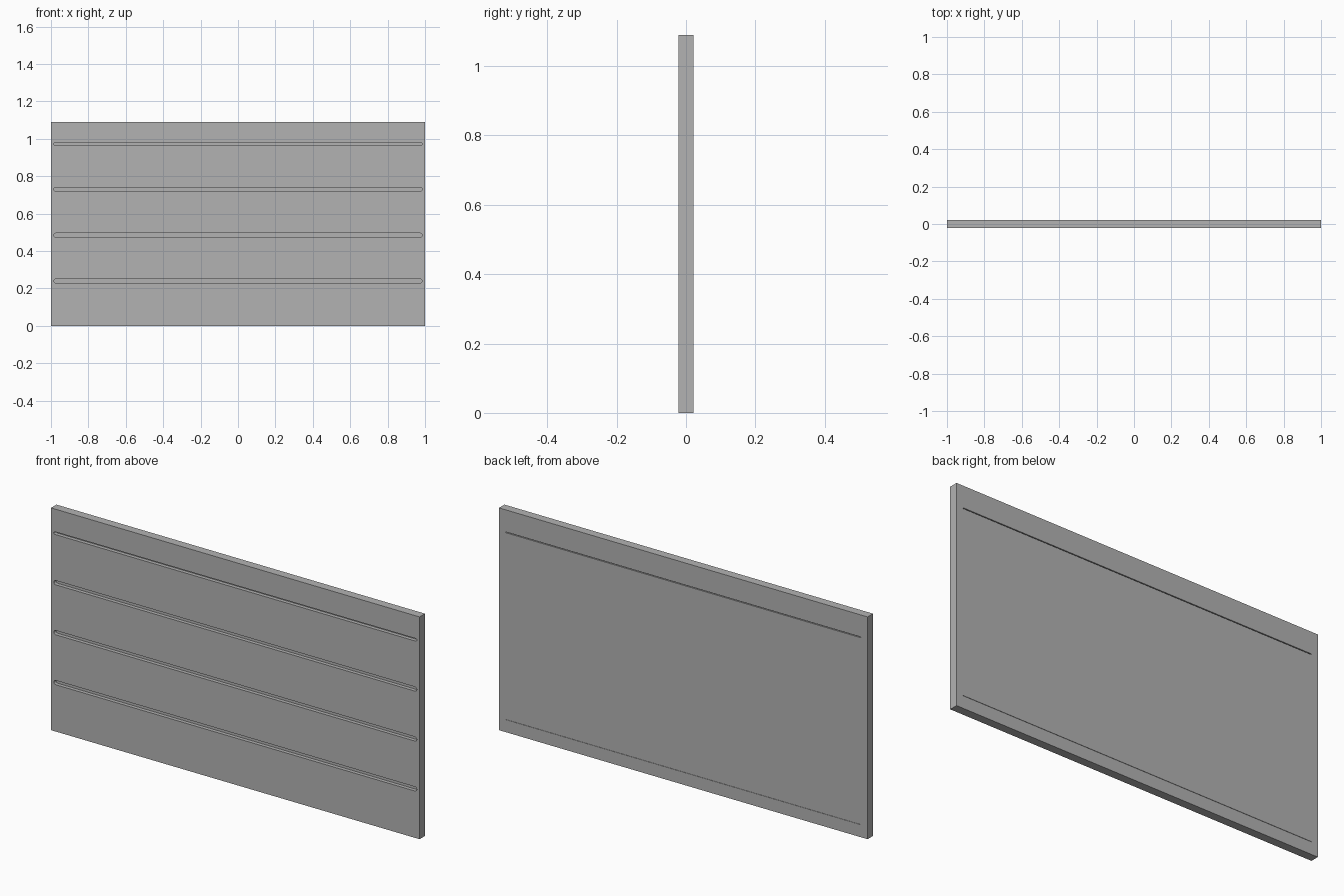
import bpy, bmesh, math

if "Cube" in bpy.data.objects:
    bpy.data.objects.remove(bpy.data.objects["Cube"])

W, D, H = 2.0, 0.042, 1.09

grey = bpy.data.materials.new("panel grey")
grey.diffuse_color = (0.45, 0.45, 0.45, 1)
grey.use_nodes = True
grey.node_tree.nodes["Principled BSDF"].inputs["Base Color"].default_value = grey.diffuse_color


def make_object(name, bm):
    bmesh.ops.recalc_face_normals(bm, faces=bm.faces)
    mesh = bpy.data.meshes.new(name)
    bm.to_mesh(mesh)
    bm.free()
    mesh.materials.append(grey)
    ob = bpy.data.objects.new(name, mesh)
    bpy.context.collection.objects.link(ob)
    return ob


def add_slot(bm, z, height, half_len, y0, y1, steps=6):
    """Round-ended slot running along x, from depth y0 to y1."""
    r = height / 2
    verts = []
    for side in (1, -1):
        for i in range(steps + 1):
            a = -math.pi / 2 + math.pi * i / steps
            verts.append(bm.verts.new((side * (half_len - r + r * math.cos(a)), y0,
                                       z + side * r * math.sin(a))))
    face = bm.faces.new(verts)
    ext = bmesh.ops.extrude_face_region(bm, geom=[face])
    for v in ext["geom"]:
        if isinstance(v, bmesh.types.BMVert):
            v.co.y = y1


# Flat board
bm = bmesh.new()
bmesh.ops.create_cube(bm, size=1)
for v in bm.verts:
    v.co = (v.co.x * W, v.co.y * D, (v.co.z + 0.5) * H)
board = make_object("slotted_board", bm)

# Slots: three wide and one narrow in front, two fine slits behind
bm = bmesh.new()
for z in (0.24, 0.485, 0.73):
    add_slot(bm, z, 0.021, 0.985, -D, -D / 2 + 0.018)
add_slot(bm, 0.972, 0.013, 0.985, -D, -D / 2 + 0.018)
add_slot(bm, 0.98, 0.004, 0.965, D / 2 - 0.006, D)
add_slot(bm, 0.062, 0.0015, 0.965, D / 2 - 0.002, D)
cutter = make_object("slot_cutter", bm)
cutter.hide_render = True

# Cut the slots, then drop the cutter
cut = board.modifiers.new("slots", "BOOLEAN")
cut.operation = "DIFFERENCE"
cut.solver = "EXACT"
cut.object = cutter
bpy.context.view_layer.objects.active = board
board.select_set(True)
bpy.ops.object.modifier_apply(modifier=cut.name)
bpy.data.objects.remove(cutter)
